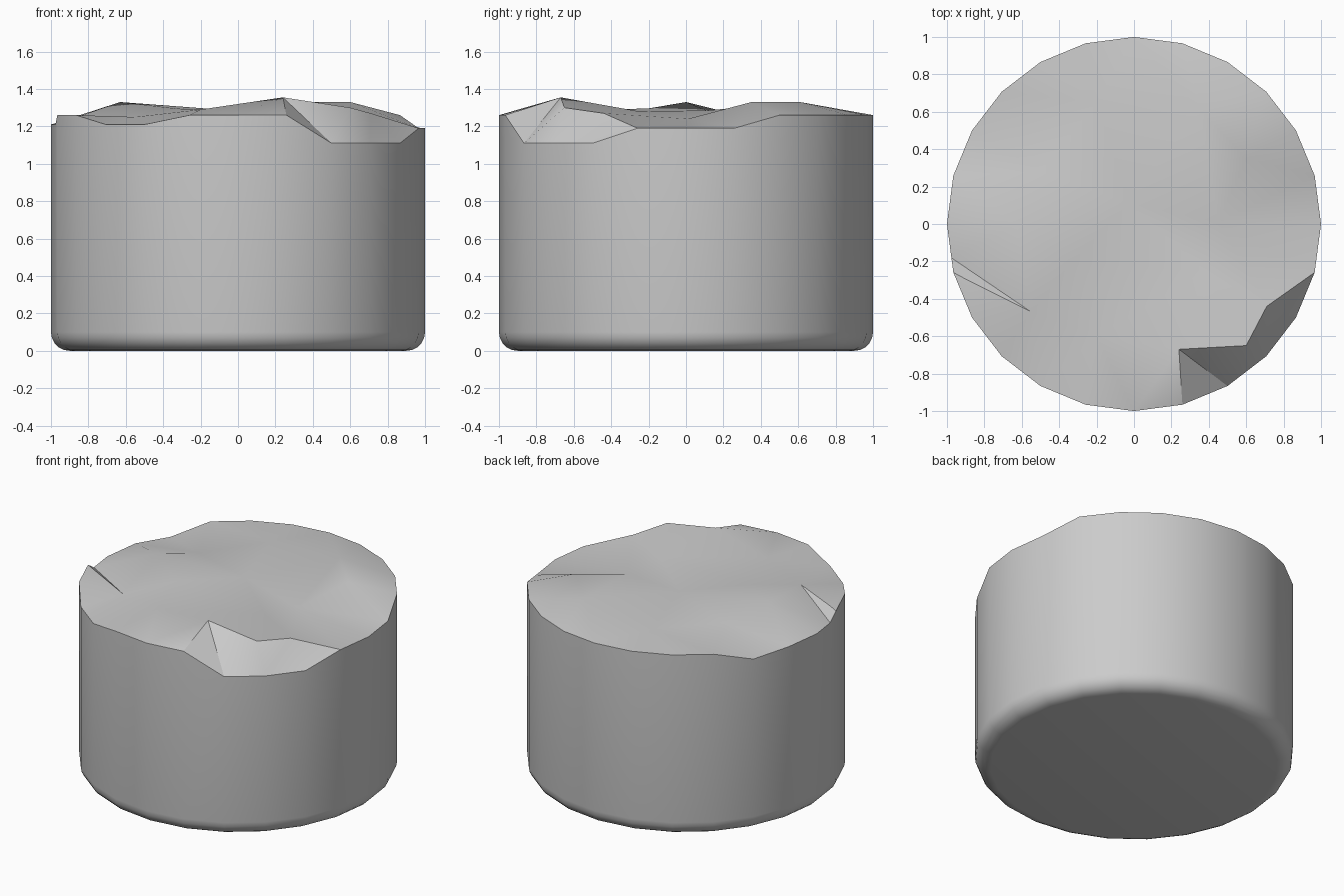
import bpy, bmesh, math
from mathutils import Vector
from mathutils.geometry import delaunay_2d_cdt

cube = bpy.data.objects.get("Cube")
if cube:
    bpy.data.objects.remove(cube, do_unlink=True)

mat = bpy.data.materials.new("plain grey")
mat.use_nodes = True
grey = (0.6, 0.6, 0.6, 1)
mat.diffuse_color = grey
mat.node_tree.nodes["Principled BSDF"].inputs["Base Color"].default_value = grey

# Rim height by angle in degrees: mostly level, with worn dips
rim = {a: 1.26 for a in range(0, 360, 15)}
for height, angles in {1.19: (0, 15, 150, 345), 1.11: (300, 315, 330),
                       1.21: (165, 180, 190.5, 225, 240)}.items():
    for a in angles:
        rim[a] = height
columns = sorted(rim)


def direction(a):
    # the extra crack column lies on the flat side between its neighbours
    r = 0.99 if a % 15 == 0 or a == 190.5 else 1
    r = math.cos(math.radians(7.5)) / math.cos(math.radians(187.5 - a)) if a == 190.5 else 1
    return Vector((r * math.cos(math.radians(a)), r * math.sin(math.radians(a)), 0))


bm = bmesh.new()

# Rounded foot and straight wall
ROUND = 0.1
rings = []
for step in range(6):
    t = math.radians(18 * step)
    r, z = 1 - ROUND + ROUND * math.sin(t), ROUND - ROUND * math.cos(t)
    rings.append([bm.verts.new(direction(a) * r + Vector((0, 0, z))) for a in columns])
rings.append([bm.verts.new(direction(a) + Vector((0, 0, rim[a]))) for a in columns])
n = len(columns)
for low, high in zip(rings, rings[1:]):
    for i in range(n):
        j = (i + 1) % n
        bm.faces.new((low[i], low[j], high[j], high[i]))
bm.faces.new(rings[0][::-1])

# Uneven broken top: bumps, chipped notch and crack
bumps = {
    "left_bump": (-0.63, 0, 1.33), "middle": (-0.03, 0.11, 1.285),
    "ridge": (0.6, 0.35, 1.33), "back_ridge": (0.35, 0.61, 1.33),
    "peak": (0.24, -0.67, 1.355), "chip_mid": (0.6, -0.65, 1.3),
    "chip_end": (0.71, -0.44, 1.27), "groove": (0.45, 0.01, 1.24),
    "crack_tip": (-0.55, -0.47, 1.25), "crack_lip": (-0.89, -0.3, 1.26),
    "hollow": (-0.5, 0.28, 1.26), "back": (-0.2, 0.65, 1.28),
    "front": (-0.2, -0.6, 1.29), "shelf": (-0.33, -0.2, 1.295),
    "slope": (0.38, -0.25, 1.28),
}
names = list(bumps)
top = rings[-1] + [bm.verts.new(p) for p in bumps.values()]


def index(key):
    return n + names.index(key) if isinstance(key, str) else columns.index(key)


creases = [("peak", "chip_mid"), ("chip_mid", "chip_end"), ("chip_end", 345),
           ("peak", 285), ("peak", 300), ("chip_mid", 300), ("chip_end", 330),
           ("crack_tip", 190.5), ("crack_tip", "crack_lip"), ("crack_lip", 190.5),
           ("groove", 15), ("ridge", 15), ("left_bump", "middle")]
outline = [(i, (i + 1) % n) for i in range(n)]
edges = outline + [(index(a), index(b)) for a, b in creases]
result = delaunay_2d_cdt([v.co.xy for v in top], edges, [list(range(n))], 1, 1e-5)
source = [ids[0] for ids in result[3]]
for tri in result[2]:
    bm.faces.new([top[source[i]] for i in tri])

bmesh.ops.recalc_face_normals(bm, faces=bm.faces)
mesh = bpy.data.meshes.new("worn_drum")
bm.to_mesh(mesh)
bm.free()
mesh.materials.append(mat)
drum = bpy.data.objects.new("worn_drum", mesh)
bpy.context.collection.objects.link(drum)

# Smooth wall with sharp rim and chips
bpy.context.view_layer.objects.active = drum
drum.select_set(True)
bpy.ops.object.shade_smooth_by_angle(angle=math.radians(30))
